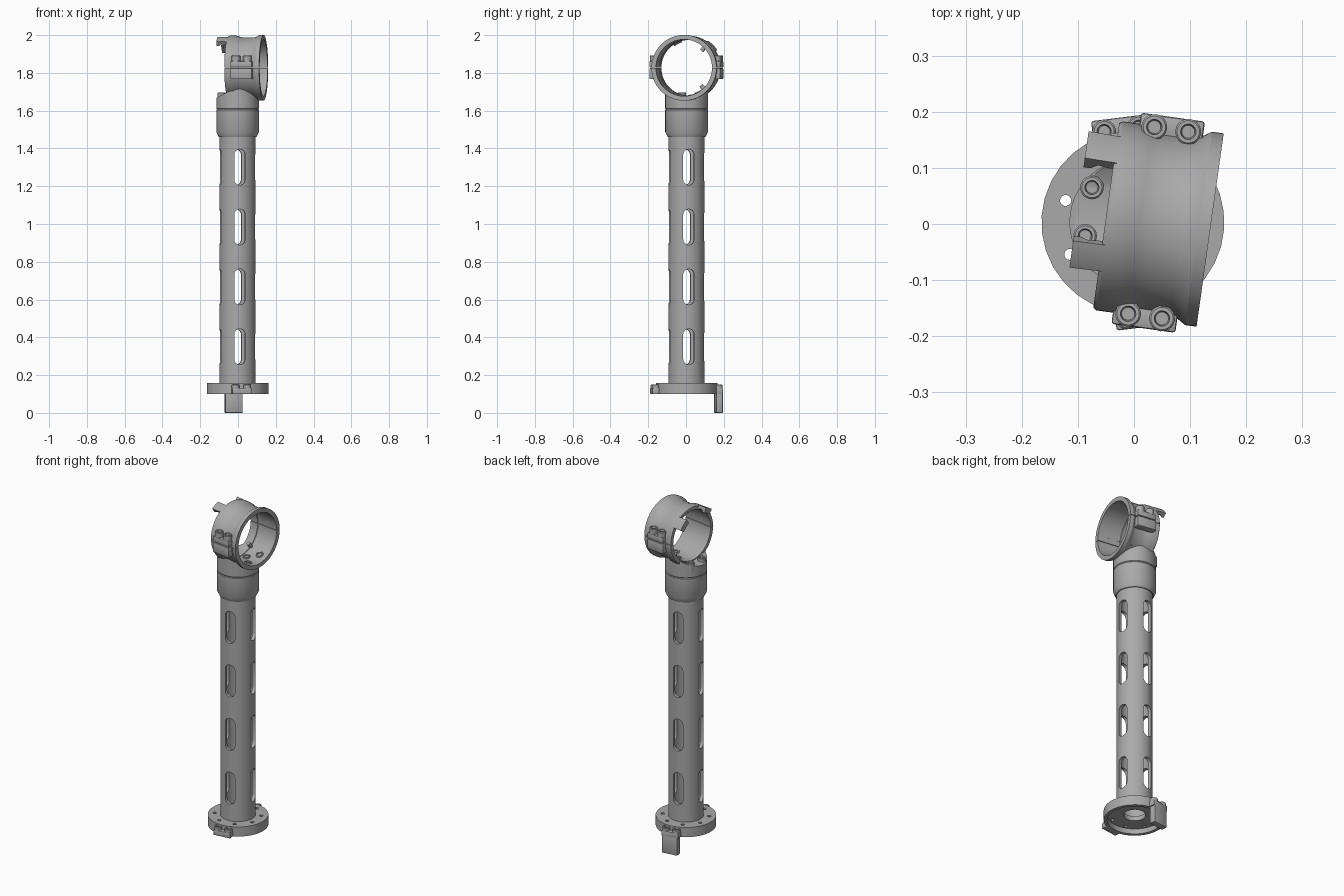
import bpy, bmesh, math
from mathutils import Matrix, Vector

cube = bpy.data.objects.get("Cube")
if cube:
    bpy.data.objects.remove(cube, do_unlink=True)

grey = bpy.data.materials.new("plain grey")
grey.use_nodes = True
GREY = (0.4, 0.4, 0.4, 1)
grey.diffuse_color = GREY
grey.node_tree.nodes["Principled BSDF"].inputs["Base Color"].default_value = GREY

# Local frames: the column is turned one way, the clamp ring the other
BASE = Matrix.Translation((-0.002, 0.003, 0)) @ Matrix.Rotation(math.radians(7), 4, 'Z')
CLAMP = Matrix.Translation((0.002, 0.008, 1.827)) @ Matrix.Rotation(math.radians(-8), 4, 'Z')
# Revolve axis z becomes the ring axis x; angles run from +y towards +z
AXIS = CLAMP @ Matrix(((0, 0, 1, 0), (1, 0, 0, 0), (0, 1, 0, 0), (0, 0, 0, 1)))


def finish(name, bm, frame):
    bmesh.ops.remove_doubles(bm, verts=bm.verts, dist=1e-5)
    bmesh.ops.recalc_face_normals(bm, faces=bm.faces)
    bm.transform(frame)
    mesh = bpy.data.meshes.new(name)
    bm.to_mesh(mesh)
    bm.free()
    mesh.materials.append(grey)
    obj = bpy.data.objects.new(name, mesh)
    bpy.context.collection.objects.link(obj)
    return obj


def revolve(name, profile, frame, start=0, end=360, steps=48):
    """Spin a closed (radius, height) outline about z."""
    bm = bmesh.new()
    full = end - start == 360
    rings = []
    for i in range(steps + 1):
        a = math.radians(start + (end - start) * i / steps)
        rings.append([bm.verts.new((r * math.cos(a), r * math.sin(a), h)) for r, h in profile])
    n = len(profile)
    for a, b in zip(rings, rings[1:]):
        for j in range(n):
            k = (j + 1) % n
            if profile[j][0] > 0 or profile[k][0] > 0:
                loop = [a[j], a[k], b[k], b[j]]
                if profile[j][0] == 0:
                    loop = [a[j], a[k], b[k]]
                elif profile[k][0] == 0:
                    loop = [a[j], a[k], b[j]]
                bm.faces.new(loop)
    if not full:
        bm.faces.new(rings[0])
        bm.faces.new(rings[-1])
    return finish(name, bm, frame)


def rod(name, radius, z0, z1, frame, steps=24):
    return revolve(name, [(0, z0), (radius, z0), (radius, z1), (0, z1)], frame, steps=steps)


def box(name, lo, hi, frame, bevel=0):
    bm = bmesh.new()
    bmesh.ops.create_cube(bm, size=1)
    lo, hi = Vector(lo), Vector(hi)
    for v in bm.verts:
        v.co = (lo + hi) / 2 + v.co * (hi - lo)
    if bevel:
        bmesh.ops.bevel(bm, geom=bm.edges[:], offset=bevel, segments=2, affect='EDGES', profile=0.5)
    return finish(name, bm, frame)


def slot(name, frame, z, width, height):
    """Rounded slot cutter running along local x."""
    bm = bmesh.new()
    r, straight = width / 2, height / 2 - width / 2
    pts = []
    for i in range(18):
        a = math.pi * (i if i < 9 else i - 1) / 8
        pts.append((r * math.cos(a), z + r * math.sin(a) + (straight if i < 9 else -straight)))
    face = bm.faces.new([bm.verts.new((-0.2, y, h)) for y, h in pts])
    new = bmesh.ops.extrude_face_region(bm, geom=[face])["geom"]
    bmesh.ops.translate(bm, verts=[g for g in new if isinstance(g, bmesh.types.BMVert)], vec=(0.4, 0, 0))
    return finish(name, bm, frame)


def cut(target, cutters):
    """Subtract helpers, then drop them."""
    bpy.context.view_layer.objects.active = target
    for c in cutters:
        c.hide_render = True
        m = target.modifiers.new("cut", 'BOOLEAN')
        m.operation, m.solver, m.object = 'DIFFERENCE', 'EXACT', c
        bpy.ops.object.modifier_apply(modifier=m.name)
        bpy.data.objects.remove(c, do_unlink=True)


def boss(name, frame, x, y, z0, z1, r=0.023):
    """Round screw boss with a sunken socket."""
    depth = z1 - 0.015
    revolve(name, [(0, z0), (r, z0), (r, z1 - 0.003), (r - 0.003, z1), (r * 0.6, z1),
                   (r * 0.5, depth), (0, depth)],
            frame @ Matrix.Translation((x, y, 0)), steps=20)


# Base flange: recessed underside, central hole and eight screw holes
flange = revolve("base_flange", [(0.058, 0.13), (0.145, 0.13), (0.145, 0.1), (0.163, 0.1),
                                 (0.163, 0.157), (0.058, 0.157)], BASE, steps=32)
cut(flange, [rod("hole_cutter", 0.01, 0.05, 0.2,
                 BASE @ Matrix.Rotation(math.radians(20 + 45 * i), 4, 'Z')
                 @ Matrix.Translation((0.126, 0, 0)), 12) for i in range(8)])

# Base clamping lugs, with a long tongue at the back
box("front_base_lug", (-0.052, -0.188, 0.1), (0.052, -0.15, 0.132), BASE, 0.004)
box("back_base_lug", (-0.052, 0.15, 0.1), (0.052, 0.188, 0.132), BASE, 0.004)
box("back_tongue", (-0.046, 0.152, 0), (0.046, 0.188, 0.125), BASE, 0.003)
for side in (-1, 1):
    for x in (-0.031, 0.031):
        boss("base_lug_boss", BASE, x, side * 0.167, 0.125, 0.15, 0.021)

# Column tube with four rows of slots on four sides
tube = revolve("column_tube", [(0.076, 0.15), (0.095, 0.15), (0.095, 1.48), (0.076, 1.48)], BASE, steps=64)
cut(tube, [slot("slot_cutter", BASE @ Matrix.Rotation(turn * math.pi / 2, 4, 'Z'),
                0.35 + 0.317 * row, 0.058, 0.19) for row in range(4) for turn in range(2)])

# Collar and neck, the neck sliced to a slope and hollowed by the ring
revolve("collar", [(0.076, 1.46), (0.1, 1.46), (0.113, 1.487), (0.113, 1.604), (0.11, 1.608),
                   (0.076, 1.608)], BASE, steps=64)
neck = revolve("neck", [(0, 1.6), (0.11, 1.608), (0.113, 1.612), (0.113, 1.75), (0, 1.75)], BASE, steps=64)
slope = Matrix.Translation((-0.115, 0, 1.668)) @ Matrix.Rotation(math.radians(-28), 4, 'Y')
cut(neck, [box("slope_cutter", (-0.1, -0.3, 0), (0.5, 0.3, 0.4), slope),
           rod("bore_cutter", 0.152, -0.4, 0.4, AXIS, 64)])
for x, y in ((-0.075, 0.065), (-0.087, -0.021)):
    boss("neck_boss", Matrix.Identity(4), x, y, 1.64, 1.697, 0.021)

# Split clamp ring with a waisted outside and inner lips
ring = revolve("clamp_ring", [(0.147, -0.052), (0.166, -0.052), (0.17, -0.046), (0.17, -0.01),
                              (0.164, 0.008), (0.16, 0.03), (0.16, 0.085), (0.165, 0.1),
                              (0.174, 0.114), (0.174, 0.135), (0.15, 0.135), (0.15, 0.0),
                              (0.147, -0.002)], AXIS, steps=96)
cut(ring, [box("split_cutter", (-0.3, -0.3, -0.0015), (0.3, 0.3, 0.0015), CLAMP)])

# Hooked tabs on the ring's back edge
for start, end in ((108, 126), (33, 56)):
    revolve("ring_tab", [(0.15, -0.045), (0.17, -0.045), (0.172, -0.104), (0.142, -0.104),
                         (0.142, -0.092), (0.155, -0.078), (0.15, -0.06)], AXIS, start, end, 10)

# Clamp lugs either side of the split, with two screw bosses each
for side in (-1, 1):
    y0, y1 = sorted((side * 0.15, side * 0.19))
    box("upper_lug", (-0.016, y0, 0.0015), (0.099, y1, 0.035), CLAMP, 0.005)
    box("lower_lug", (-0.016, y0, -0.06), (0.099, y1, -0.0015), CLAMP, 0.005)
    for x in (0.011, 0.072):
        boss("clamp_boss", CLAMP, x, side * 0.168, 0.03, 0.066)

# Short pins and low screw pads inside the ring
for angle in (50, -52):
    pin = AXIS @ Matrix.Rotation(math.radians(angle), 4, 'Z') @ Matrix.Rotation(math.pi / 2, 4, 'Y')
    rod("inner_pin", 0.011, 0.118, 0.155, pin, 16)
for angle, x in ((-98, 0.085), (-62, 0.085), (-80, 0.03)):
    pad = (AXIS @ Matrix.Rotation(math.radians(angle), 4, 'Z')
           @ Matrix.Translation((0, 0, x)) @ Matrix.Rotation(-math.pi / 2, 4, 'Y'))
    boss("inner_pad", pad, 0, 0, -0.16, -0.144, 0.021)

# Smooth round walls, crisp edges
bpy.ops.object.select_all(action='DESELECT')
for obj in bpy.context.collection.objects:
    if obj.type == 'MESH':
        obj.select_set(True)
        bpy.context.view_layer.objects.active = obj
bpy.ops.object.shade_smooth_by_angle(angle=math.radians(30))
